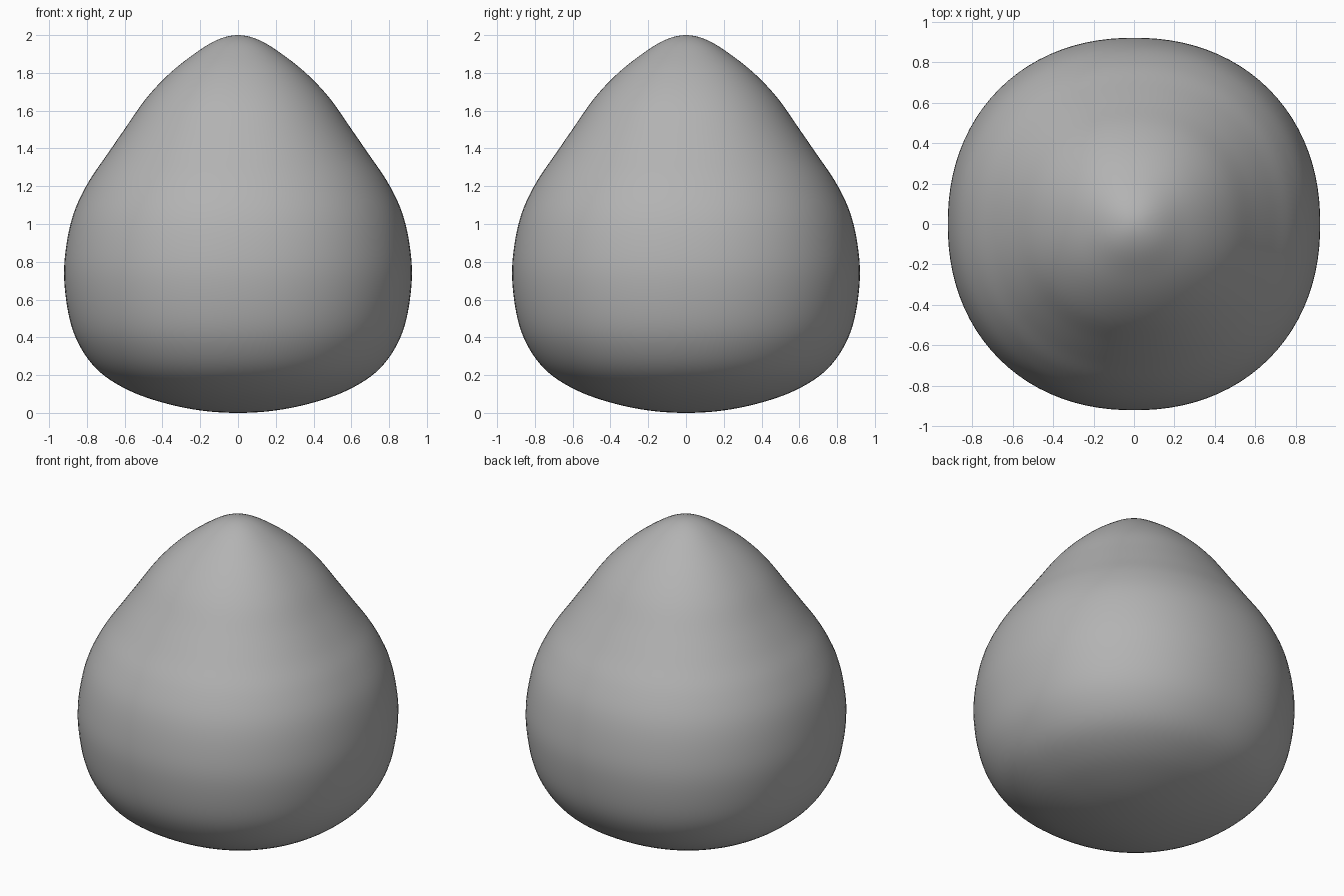
import bpy, bmesh, math
from mathutils import Vector

if "Cube" in bpy.data.objects:
    bpy.data.objects.remove(bpy.data.objects["Cube"])

# Side profile (radius on the axis, height), base to tip
PROFILE = [(0, 0), (0.2, 0.013), (0.4, 0.055), (0.58, 0.12), (0.73, 0.215),
           (0.83, 0.34), (0.89, 0.49), (0.92, 0.7), (0.91, 0.88),
           (0.869, 1.06), (0.793, 1.22), (0.695, 1.365), (0.595, 1.51),
           (0.49, 1.66), (0.38, 1.78), (0.26, 1.88), (0.12, 1.97), (0, 2.0)]
SIDES, STEPS, POWER = 96, 5, 2.15


def smooth_profile(pts, steps):
    """Catmull-Rom curve through the profile, mirrored at both poles."""
    p = [Vector(q) for q in pts]
    p = [Vector((-p[1].x, p[1].y))] + p + [Vector((-p[-2].x, p[-2].y))]
    out = []
    for a, b, c, d in zip(p, p[1:], p[2:], p[3:]):
        for i in range(steps):
            t = i / steps
            out.append(0.5 * (2 * b + (c - a) * t + (2 * a - 5 * b + 4 * c - d) * t * t
                              + (3 * b - a - 3 * c + d) * t ** 3))
    return out[1:]


def rounded_square(angle):
    """Unit point on a slightly squared circle."""
    c, s = math.cos(angle), math.sin(angle)
    k = (abs(c) ** POWER + abs(s) ** POWER) ** (-1 / POWER)
    return c * k, s * k


# Pear-shaped body: stacked rounded-square rings closed at two poles
bm = bmesh.new()
section = [rounded_square(2 * math.pi * i / SIDES) for i in range(SIDES)]
rings = [[bm.verts.new((r.x * x, r.x * y, r.y)) for x, y in section]
         for r in smooth_profile(PROFILE, STEPS)]
base = bm.verts.new((0, 0, 0))
tip = bm.verts.new((0, 0, 2))
for i in range(SIDES):
    j = (i + 1) % SIDES
    for lo, hi in zip(rings, rings[1:]):
        bm.faces.new((lo[i], lo[j], hi[j], hi[i]))
    bm.faces.new((base, rings[0][j], rings[0][i]))
    bm.faces.new((tip, rings[-1][i], rings[-1][j]))
bmesh.ops.recalc_face_normals(bm, faces=bm.faces)
for f in bm.faces:
    f.smooth = True
mesh = bpy.data.meshes.new("body")
bm.to_mesh(mesh)
bm.free()
body = bpy.data.objects.new("body", mesh)
bpy.context.collection.objects.link(body)

# Mid grey surface
grey = bpy.data.materials.new("mid_grey")
grey.diffuse_color = (0.45, 0.45, 0.45, 1)
grey.use_nodes = True
grey.node_tree.nodes["Principled BSDF"].inputs["Base Color"].default_value = grey.diffuse_color
mesh.materials.append(grey)
